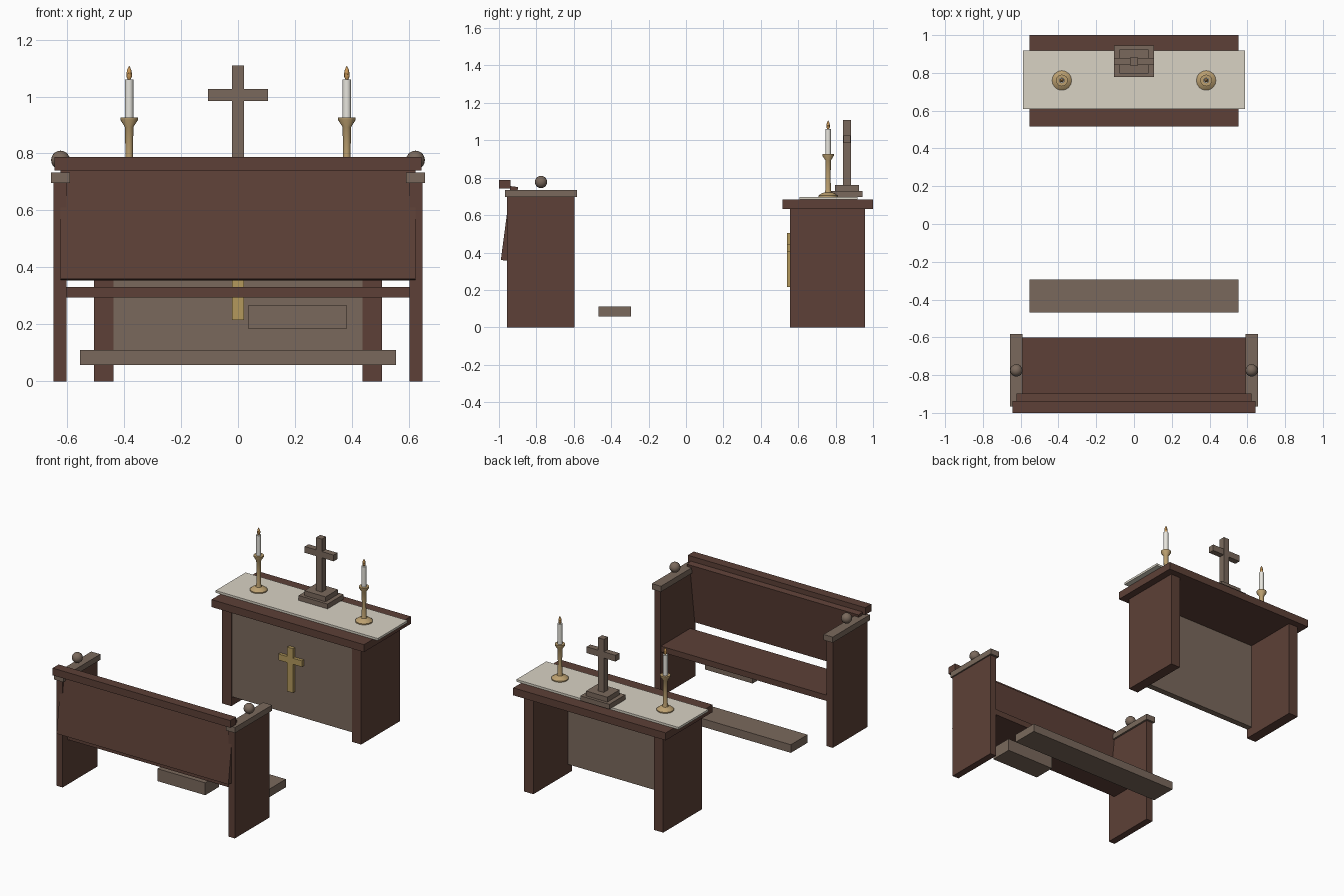
import bpy, bmesh, math

if "Cube" in bpy.data.objects:
    bpy.data.objects.remove(bpy.data.objects["Cube"])


def srgb(r, g, b):
    def lin(c):
        c /= 255
        return c / 12.92 if c <= 0.04045 else ((c + 0.055) / 1.055) ** 2.4
    return (lin(r), lin(g), lin(b), 1)


def material(name, *rgb):
    m = bpy.data.materials.new(name)
    m.diffuse_color = srgb(*rgb)
    m.use_nodes = True
    m.node_tree.nodes["Principled BSDF"].inputs["Base Color"].default_value = m.diffuse_color
    return m


DARK = material("dark_wood", 93, 64, 55)
LIGHT = material("light_wood", 122, 105, 92)
LINEN = material("linen", 216, 210, 196)
BRASS = material("brass", 188, 160, 112)
GOLD = material("gold", 180, 153, 92)
WAX = material("wax", 240, 238, 230)
FLAME = material("flame", 205, 155, 90)


def finish(name, bm, mat, smooth=False):
    bmesh.ops.recalc_face_normals(bm, faces=bm.faces)
    me = bpy.data.meshes.new(name)
    bm.to_mesh(me)
    bm.free()
    me.materials.append(mat)
    ob = bpy.data.objects.new(name, me)
    bpy.context.collection.objects.link(ob)
    if smooth:
        bpy.ops.object.select_all(action='DESELECT')
        ob.select_set(True)
        bpy.context.view_layer.objects.active = ob
        bpy.ops.object.shade_smooth_by_angle(angle=math.radians(35))
    return ob


def box(name, mat, x, y, z):
    """Box from (min, max) pairs."""
    bm = bmesh.new()
    bmesh.ops.create_cube(bm, size=1)
    for v in bm.verts:
        v.co = [(a + b) / 2 + c * (b - a) for (a, b), c in zip((x, y, z), v.co)]
    return finish(name, bm, mat)


def prism(name, mat, x, outline):
    """Side outline (y, z) extruded along x."""
    bm = bmesh.new()
    face = bm.faces.new([bm.verts.new((x[0], y, z)) for y, z in outline])
    ext = bmesh.ops.extrude_face_region(bm, geom=[face])["geom"]
    bmesh.ops.translate(bm, vec=(x[1] - x[0], 0, 0),
                        verts=[g for g in ext if isinstance(g, bmesh.types.BMVert)])
    return finish(name, bm, mat)


def lathe(name, mat, cx, cy, profile, sides=16):
    """Profile (radius, z) turned around a vertical axis."""
    bm = bmesh.new()
    rings = []
    for r, z in profile:
        rings.append([bm.verts.new((cx + r * math.cos(2 * math.pi * i / sides),
                                    cy + r * math.sin(2 * math.pi * i / sides), z))
                      for i in range(sides)])
    for a, b in zip(rings, rings[1:]):
        for i in range(sides):
            j = (i + 1) % sides
            bm.faces.new((a[i], a[j], b[j], b[i]))
    bm.faces.new(rings[0])
    bm.faces.new(rings[-1])
    return finish(name, bm, mat, True)


def mirrored(lo, hi, s):
    return (lo, hi) if s > 0 else (-hi, -lo)


# Pew
for s, side in ((-1, "left"), (1, "right")):
    box(f"pew_end_{side}", DARK, mirrored(0.602, 0.647, s), (-0.957, -0.597), (0, 0.697))
    box(f"pew_arm_cap_{side}", LIGHT, mirrored(0.59, 0.656, s), (-0.967, -0.583), (0.697, 0.734))
    bm = bmesh.new()
    bmesh.ops.create_uvsphere(bm, u_segments=16, v_segments=10, radius=0.033)
    bmesh.ops.translate(bm, verts=bm.verts, vec=(s * 0.623, -0.775, 0.777))
    finish(f"pew_knob_{side}", bm, LIGHT, True)
box("pew_seat", DARK, (-0.602, 0.602), (-0.905, -0.6), (0.294, 0.332))
prism("pew_backrest", DARK, (-0.623, 0.623),
      [(-0.99, 0.36), (-0.95, 0.355), (-0.898, 0.75), (-0.938, 0.755)])
box("pew_top_rail", DARK, (-0.644, 0.644), (-1.0, -0.938), (0.741, 0.788))
box("book_box", LIGHT, (0.035, 0.382), (-0.885, -0.74), (0.185, 0.266))

# Kneeler
box("kneeler", LIGHT, (-0.554, 0.554), (-0.468, -0.295), (0.058, 0.111))

# Altar table
for s, side in ((-1, "left"), (1, "right")):
    box(f"altar_side_{side}", DARK, mirrored(0.437, 0.505, s), (0.555, 0.957), (0, 0.634))
box("altar_front_panel", LIGHT, (-0.437, 0.437), (0.56, 0.60), (0.06, 0.634))
box("altar_top", DARK, (-0.553, 0.553), (0.515, 1.0), (0.634, 0.683))
box("altar_cloth", LINEN, (-0.588, 0.588), (0.608, 0.918), (0.683, 0.697))

# Gold cross on the altar front
box("front_cross_upright", GOLD, (-0.021, 0.021), (0.539, 0.562), (0.215, 0.505))
box("front_cross_arms", GOLD, (-0.085, 0.085), (0.540, 0.562), (0.402, 0.442))

# Standing cross on a stepped base
box("cross_base_lower", LIGHT, (-0.105, 0.105), (0.778, 0.944), (0.697, 0.729))
box("cross_base_upper", LIGHT, (-0.077, 0.077), (0.797, 0.925), (0.729, 0.761))
box("cross_upright", LIGHT, (-0.021, 0.021), (0.839, 0.882), (0.761, 1.109))
box("cross_arms", LIGHT, (-0.105, 0.105), (0.841, 0.880), (0.985, 1.026))

# Candlesticks with candles
for s, side in ((-1, "left"), (1, "right")):
    cx, cy = s * 0.382, 0.76
    lathe(f"candlestick_{side}", BRASS, cx, cy,
          [(0.052, 0.697), (0.052, 0.704), (0.036, 0.716), (0.018, 0.722), (0.015, 0.735),
           (0.013, 0.80), (0.015, 0.893), (0.031, 0.918), (0.031, 0.927)])
    lathe(f"candle_{side}", WAX, cx, cy, [(0.015, 0.927), (0.015, 1.06)])
    lathe(f"flame_{side}", FLAME, cx, cy,
          [(0.004, 1.058), (0.009, 1.068), (0.010, 1.079), (0.007, 1.094), (0.001, 1.107)], 10)
